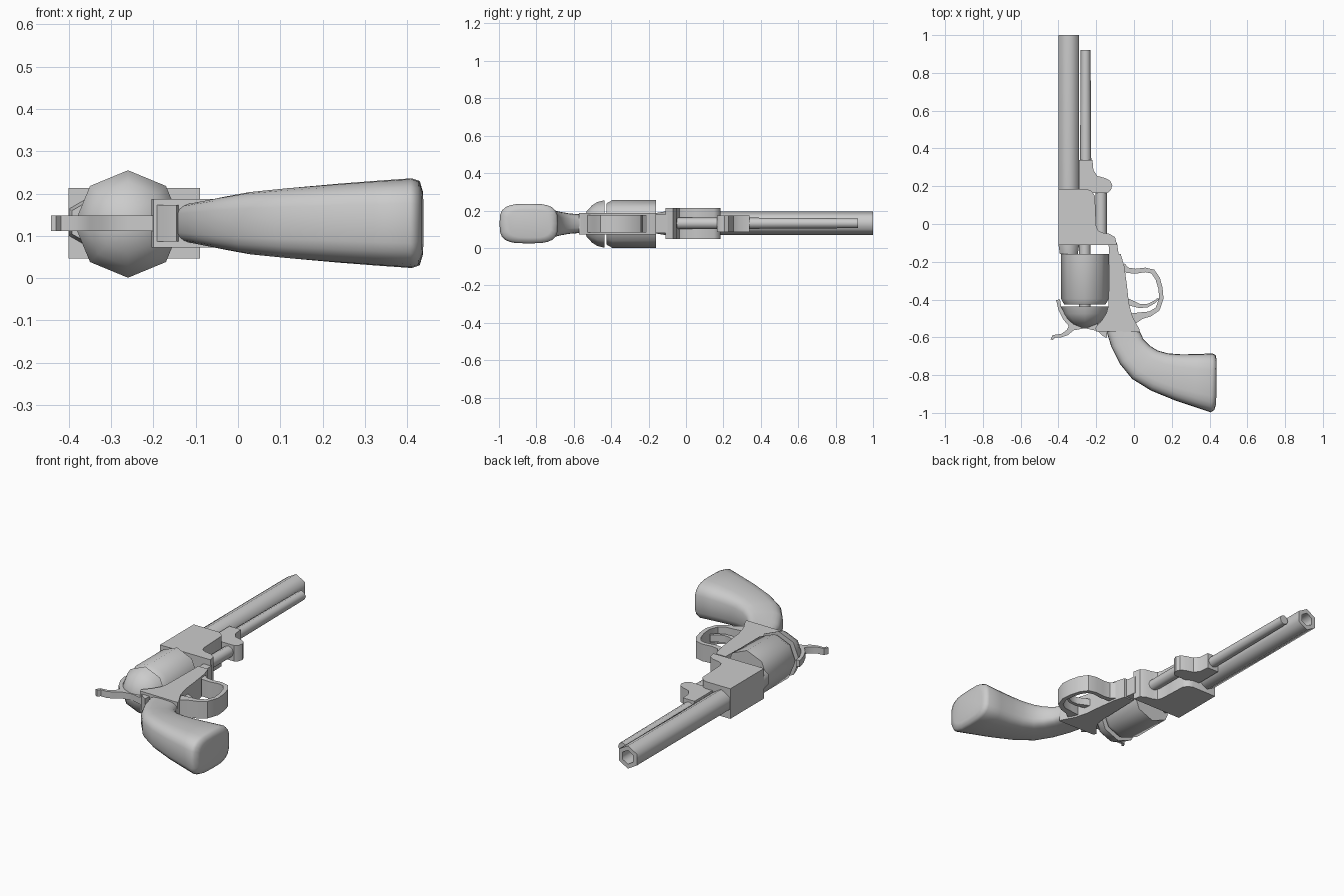
import bpy, bmesh
from math import sin, cos, pi, radians, copysign
from mathutils import Vector

ZC = 0.13  # mid plane of the whole model


def loft(name, rings, angle=35):
    """Skin a list of equal-sized rings and cap both ends."""
    bm = bmesh.new()
    loops = [[bm.verts.new(p) for p in r] for r in rings]
    n = len(rings[0])
    for a, b in zip(loops, loops[1:]):
        for i in range(n):
            j = (i + 1) % n
            bm.faces.new((a[i], a[j], b[j], b[i]))
    bm.faces.new(loops[0])
    bm.faces.new(loops[-1])
    bmesh.ops.recalc_face_normals(bm, faces=bm.faces)
    me = bpy.data.meshes.new(name)
    bm.to_mesh(me)
    bm.free()
    ob = bpy.data.objects.new(name, me)
    bpy.context.collection.objects.link(ob)
    bpy.ops.object.select_all(action='DESELECT')
    ob.select_set(True)
    bpy.context.view_layer.objects.active = ob
    bpy.ops.object.shade_smooth_by_angle(angle=radians(angle))
    return ob


def turned(name, cx, steps, sides, cz=ZC):
    """Turned part along y; steps are (y, radius); one corner points up."""
    ring = [(sin(2 * pi * i / sides), cos(2 * pi * i / sides)) for i in range(sides)]
    return loft(name, [[(cx + r * s, y, cz + r * c) for s, c in ring] for y, r in steps], 62)


def plate(name, outline, half):
    """Outline in x/y extruded symmetrically about the mid plane."""
    return loft(name, [[(x, y, z) for x, y in outline] for z in (ZC - half, ZC + half)])


def strap(name, path, widths, half):
    """Strip of varying width following a path, extruded as a plate."""
    pts = [Vector(p) for p in path]
    left, right = [], []
    for i, p in enumerate(pts):
        d = (pts[min(i + 1, len(pts) - 1)] - pts[max(i - 1, 0)]).normalized()
        n = Vector((-d.y, d.x)) * widths[i] / 2
        left.append(p + n)
        right.append(p - n)
    return plate(name, left + right[::-1], half)


# barrel with bore, and its rear stub
turned("barrel", -0.345, [(-0.16, 0.055), (-0.11, 0.063), (1.0, 0.063), (1.0, 0.038), (0.6, 0.038)], 6, 0.132)

# loading rods and pin
turned("loading_rod", -0.256, [(0.30, 0.03), (0.92, 0.026)], 8, 0.132)
turned("rammer", -0.174, [(-0.06, 0.031), (0.2, 0.031)], 8, 0.132)
turned("cylinder_pin", -0.26, [(-0.46, 0.031), (-0.08, 0.031)], 8)

# hinge bracket of the loading rod
plate("rod_bracket", [(-0.29, 0.34), (-0.22, 0.34), (-0.215, 0.285), (-0.195, 0.255), (-0.15, 0.242),
                      (-0.125, 0.228), (-0.115, 0.205), (-0.122, 0.18), (-0.14, 0.165), (-0.29, 0.165)], 0.044)

# block holding the barrel
plate("barrel_block", [(-0.4, 0.185), (-0.25, 0.185), (-0.225, 0.175), (-0.207, 0.15), (-0.203, 0.05),
                       (-0.2, -0.01), (-0.19, -0.035), (-0.165, -0.046), (-0.13, -0.052),
                       (-0.1, -0.07), (-0.09, -0.11), (-0.4, -0.11)], 0.083)

# revolving cylinder and domed shield
turned("revolving_cylinder", -0.26, [(-0.425, 0.11), (-0.395, 0.127), (-0.16, 0.127)], 8, 0.128)
turned("domed_shield", -0.26, [(-0.548, 0.025), (-0.53, 0.07), (-0.502, 0.1), (-0.475, 0.117), (-0.437, 0.127)],
       8, 0.128)

# lower frame and its narrower front neck
plate("frame_neck", [(-0.135, -0.1), (-0.09, -0.1), (-0.08, -0.17), (-0.13, -0.17)], 0.05)
plate("lower_frame", [(-0.13, -0.16), (-0.07, -0.16), (-0.052, -0.22), (-0.038, -0.32), (-0.027, -0.42),
                      (-0.008, -0.49), (0.03, -0.56), (0.03, -0.572), (-0.2, -0.568), (-0.205, -0.55),
                      (-0.17, -0.51), (-0.145, -0.47), (-0.135, -0.43)], 0.057)
plate("frame_tab", [(-0.2, -0.56), (-0.14, -0.56), (-0.145, -0.605), (-0.168, -0.59)], 0.043)

# trigger guard and trigger
strap("trigger_guard", [(-0.06, -0.22), (-0.035, -0.245), (0.01, -0.25), (0.06, -0.243), (0.1, -0.252),
                        (0.126, -0.29), (0.14, -0.34), (0.145, -0.395), (0.125, -0.45), (0.085, -0.476),
                        (0.04, -0.485), (0.005, -0.498), (-0.03, -0.51)],
      [0.03, 0.03, 0.026, 0.024, 0.025, 0.025, 0.023, 0.023, 0.025, 0.027, 0.036, 0.055, 0.07], 0.047)
strap("trigger", [(-0.05, -0.405), (-0.01, -0.42), (0.03, -0.434), (0.07, -0.433), (0.105, -0.415), (0.13, -0.395)],
      [0.035, 0.03, 0.022, 0.018, 0.014, 0.01], 0.02)

# hammer with thumb spur
plate("hammer", [(-0.412, -0.402), (-0.392, -0.4), (-0.385, -0.44), (-0.362, -0.485), (-0.31, -0.523),
                 (-0.26, -0.54), (-0.2, -0.52), (-0.17, -0.56), (-0.2, -0.565), (-0.26, -0.552),
                 (-0.32, -0.563), (-0.35, -0.588), (-0.385, -0.6), (-0.418, -0.6), (-0.43, -0.615),
                 (-0.442, -0.61), (-0.43, -0.588), (-0.385, -0.582), (-0.355, -0.56), (-0.345, -0.54),
                 (-0.375, -0.505), (-0.4, -0.455)], 0.018)

# grip: front edge point, back edge point, half thickness
stations = [((0.03, -0.568), (-0.145, -0.57), 0.05), ((0.05, -0.61), (-0.12, -0.65), 0.055),
            ((0.085, -0.645), (-0.075, -0.74), 0.064), ((0.125, -0.67), (-0.01, -0.82), 0.075),
            ((0.18, -0.685), (0.09, -0.882), 0.084), ((0.25, -0.69), (0.22, -0.935), 0.093),
            ((0.33, -0.689), (0.32, -0.968), 0.1), ((0.415, -0.685), (0.407, -0.997), 0.106),
            ((0.432, -0.694), (0.425, -0.985), 0.1), ((0.438, -0.72), (0.435, -0.955), 0.075)]
rings = []
for f, b, h in stations:
    f, b = Vector(f), Vector(b)
    ring = []
    for i in range(24):
        a = 2 * pi * i / 24
        u, v = (copysign(abs(t) ** 0.6, t) for t in (cos(a), sin(a)))
        p = (f + b) / 2 + (f - b) / 2 * u
        ring.append((p.x, p.y, ZC + h * v))
    rings.append(ring)
loft("grip", rings, 60)
